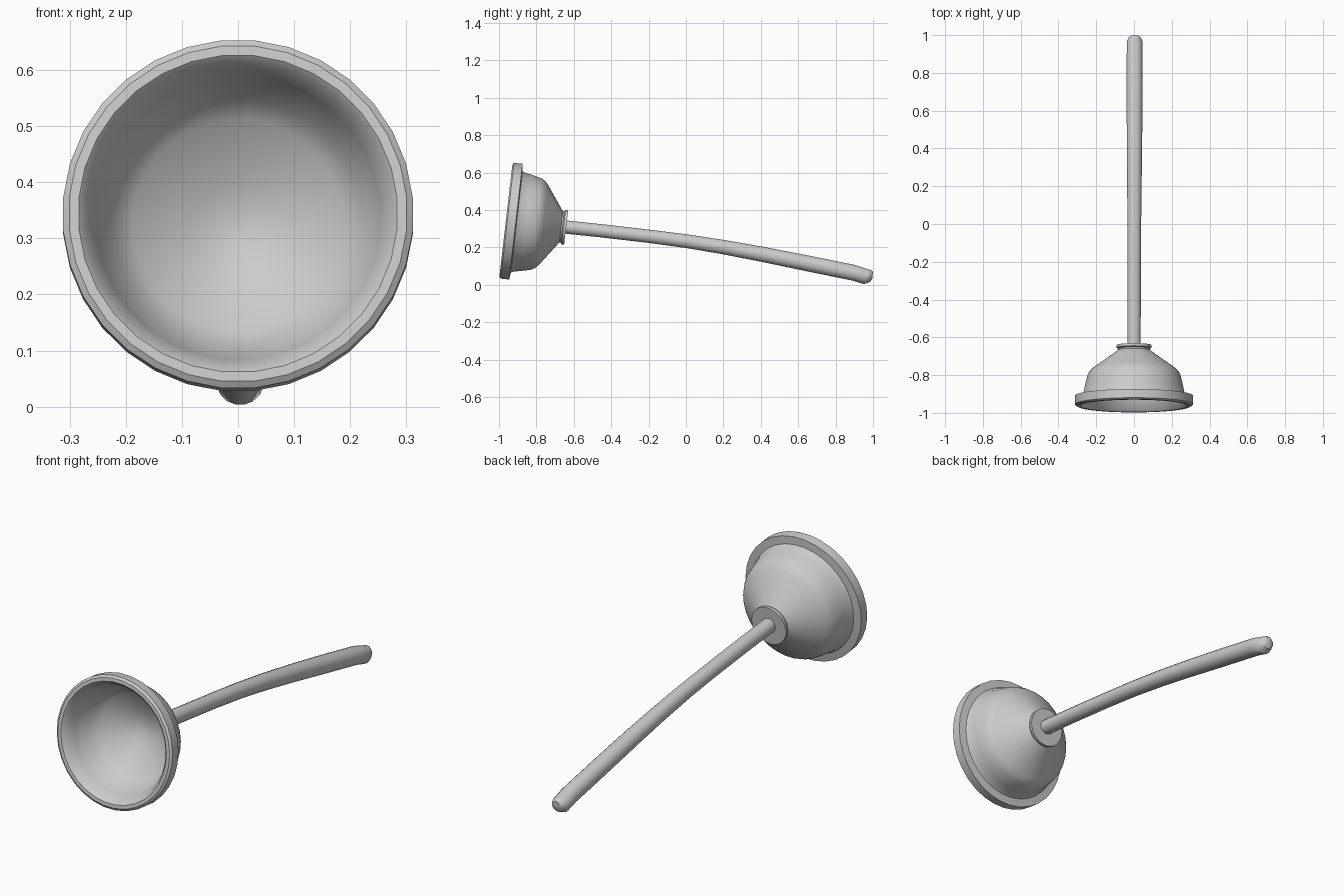
import bpy, bmesh, math
from mathutils import Vector, Matrix

if "Cube" in bpy.data.objects:
    bpy.data.objects.remove(bpy.data.objects["Cube"])

TILT = math.radians(6.6)


def loft(name, rings, sides, cap_ends, matrix=None, closed=False):
    """Skin round sections given as (centre, direction, radius)."""
    bm = bmesh.new()
    loops = []
    for centre, direction, r in rings:
        d = Vector(direction).normalized()
        u = Vector((1, 0, 0))
        u = (u - d * u.dot(d)).normalized()
        v = d.cross(u)
        c = Vector(centre)
        loop = []
        for i in range(sides):
            a = 2 * math.pi * (i + 0.5) / sides
            loop.append(bm.verts.new(c + r * (math.cos(a) * u + math.sin(a) * v)))
        loops.append(loop)
    pairs = list(zip(loops, loops[1:]))
    if closed:
        pairs.append((loops[-1], loops[0]))
    for a, b in pairs:
        for i in range(sides):
            j = (i + 1) % sides
            bm.faces.new((a[i], a[j], b[j], b[i]))
    if cap_ends:
        bm.faces.new(loops[0])
        bm.faces.new(loops[-1])
    bmesh.ops.recalc_face_normals(bm, faces=bm.faces)
    me = bpy.data.meshes.new(name)
    bm.to_mesh(me)
    bm.free()
    ob = bpy.data.objects.new(name, me)
    bpy.context.collection.objects.link(ob)
    if matrix:
        ob.matrix_world = matrix
    bpy.ops.object.select_all(action='DESELECT')
    ob.select_set(True)
    bpy.context.view_layer.objects.active = ob
    bpy.ops.object.shade_smooth_by_angle(angle=math.radians(35))
    return ob


def lathe(name, profile, sides, matrix):
    """Profile of (height along axis, radius)."""
    rings = [((0, 0, t), (0, 0, 1), r) for t, r in profile]
    return loft(name, rings, sides, True, matrix)


# Cup axis points to +y and slightly down
cup_frame = (Matrix.Translation((0, -0.963, 0.344))
             @ Matrix.Rotation(-(math.pi / 2 + TILT), 4, 'X'))

# Rubber cup: inside dome, lip, rim, outer wall, cone
lathe("rubber_cup", [
    (0.262, 0.02), (0.245, 0.08), (0.18, 0.19), (0.15, 0.222), (0.06, 0.255),
    (0.012, 0.273), (0.0, 0.285), (0.0, 0.302), (0.008, 0.313),
    (0.054, 0.313), (0.058, 0.275), (0.07, 0.268), (0.11, 0.260),
    (0.164, 0.247), (0.185, 0.235), (0.202, 0.217), (0.298, 0.083),
], 32, cup_frame)

# Flared collar around the handle
lathe("collar", [
    (0.285, 0.084), (0.305, 0.084), (0.31, 0.093), (0.324, 0.093), (0.324, 0.03),
], 32, cup_frame)

# Bent wooden handle: y, z, radius
path = [
    (-0.67, 0.312, 0.036), (-0.45, 0.289, 0.036), (-0.2, 0.260, 0.036),
    (0.0, 0.234, 0.037), (0.2, 0.202, 0.039), (0.4, 0.165, 0.041),
    (0.65, 0.115, 0.043), (0.9, 0.064, 0.043), (0.965, 0.043, 0.042),
    (0.988, 0.048, 0.032), (0.998, 0.053, 0.018),
]
rings = []
for k, (y, z, r) in enumerate(path):
    if k < 9:
        p, q = path[max(k - 1, 0)], path[min(k + 1, 8)]
        d = (0, q[0] - p[0], q[1] - p[1])
    else:
        d = (0, 1, -0.08)
    x = 0.004 * (y + 0.67) / 1.67
    rings.append(((x, y, z), d, r))
loft("handle", rings, 16, True)
